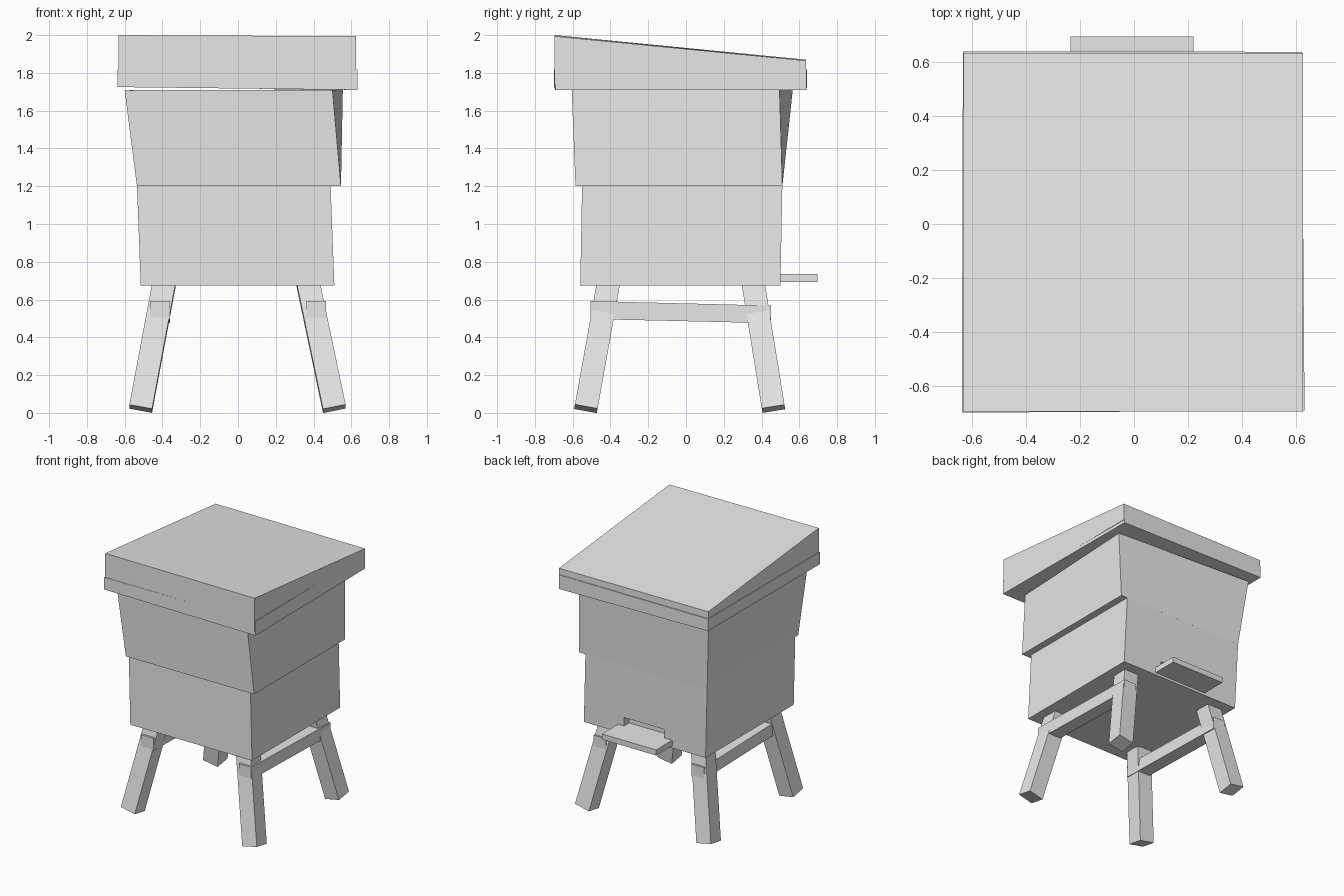
import bpy
from mathutils import Vector

if "Cube" in bpy.data.objects:
    bpy.data.objects.remove(bpy.data.objects["Cube"])

grey = bpy.data.materials.new("plain_grey")
grey.diffuse_color = (0.8, 0.8, 0.8, 1)
grey.use_nodes = True
grey.node_tree.nodes["Principled BSDF"].inputs["Base Color"].default_value = grey.diffuse_color


def hexa(name, bottom, top):
    """Six-sided solid from four bottom and four top corners (same winding)."""
    faces = [(3, 2, 1, 0), (4, 5, 6, 7)]
    faces += [(i, (i + 1) % 4, (i + 1) % 4 + 4, i + 4) for i in range(4)]
    me = bpy.data.meshes.new(name)
    me.from_pydata([tuple(v) for v in bottom + top], [], faces)
    me.materials.append(grey)
    ob = bpy.data.objects.new(name, me)
    bpy.context.collection.objects.link(ob)
    return ob


def rect(x0, x1, y0, y1, z):
    return [(x0, y0, z), (x1, y0, z), (x1, y1, z), (x0, y1, z)]


# Lower hive box, leaning slightly
lower = hexa("lower_box", rect(-0.515, 0.51, -0.56, 0.50, 0.675),
             rect(-0.535, 0.49, -0.55, 0.51, 1.205))

# Entrance slot cut in the back wall
slot = hexa("entrance_cutter", rect(-0.17, 0.17, 0.44, 0.6, 0.735),
            rect(-0.17, 0.17, 0.44, 0.6, 0.80))
slot.hide_render = True
slot.hide_viewport = True
cut = lower.modifiers.new("entrance", 'BOOLEAN')
cut.operation = 'DIFFERENCE'
cut.object = slot
cut.solver = 'EXACT'

# Upper hive box with an uneven, flaring top
hexa("upper_box", rect(-0.535, 0.545, -0.585, 0.51, 1.20),
     [(-0.60, -0.60, 1.708), (0.50, -0.605, 1.71),
      (0.555, 0.495, 1.712), (-0.585, 0.565, 1.708)])

# Landing board
hexa("landing_board", rect(-0.235, 0.22, 0.49, 0.695, 0.693),
     rect(-0.235, 0.22, 0.49, 0.695, 0.735))

# Roof rim, slightly twisted around the roof block
rim = [(-0.638, -0.699), (0.632, -0.692), (0.622, 0.638), (-0.634, 0.64)]
hexa("roof_rim", [(x, y, 1.725 if x < 0 else 1.71) for x, y in rim],
     [(x, y, 1.817) for x, y in rim])

# Sloping roof
hexa("roof", rect(-0.632, 0.626, -0.695, 0.634, 1.735),
     [(-0.632, -0.695, 2.0), (0.626, -0.695, 1.994),
      (0.626, 0.634, 1.865), (-0.632, 0.634, 1.87)])

# Four splayed legs, ends square to their axis
for name, foot, head in (
        ("front_left_leg", (-0.515, -0.53), (-0.39, -0.41)),
        ("front_right_leg", (0.51, -0.53), (0.37, -0.41)),
        ("back_right_leg", (0.51, 0.463), (0.37, 0.355)),
        ("back_left_leg", (-0.515, 0.463), (-0.39, 0.355))):
    a, b = Vector((*foot, 0.022)), Vector((*head, 0.69))
    axis = (b - a).normalized()
    u = (Vector((1, 0, 0)) - axis * axis.x).normalized()
    v = axis.cross(u)
    h = 0.061
    ring = [-u * h - v * h, u * h - v * h, u * h + v * h, -u * h + v * h]
    hexa(name, [a + r for r in ring], [b + r for r in ring])

# Side rails running through the legs
for name, x0, x1 in (("left_rail", -0.465, -0.36), ("right_rail", 0.36, 0.465)):
    hexa(name,
         [(x0, -0.505, 0.497), (x1, -0.505, 0.497), (x1, 0.45, 0.475), (x0, 0.45, 0.475)],
         [(x0, -0.505, 0.592), (x1, -0.505, 0.592), (x1, 0.45, 0.568), (x0, 0.45, 0.568)])
